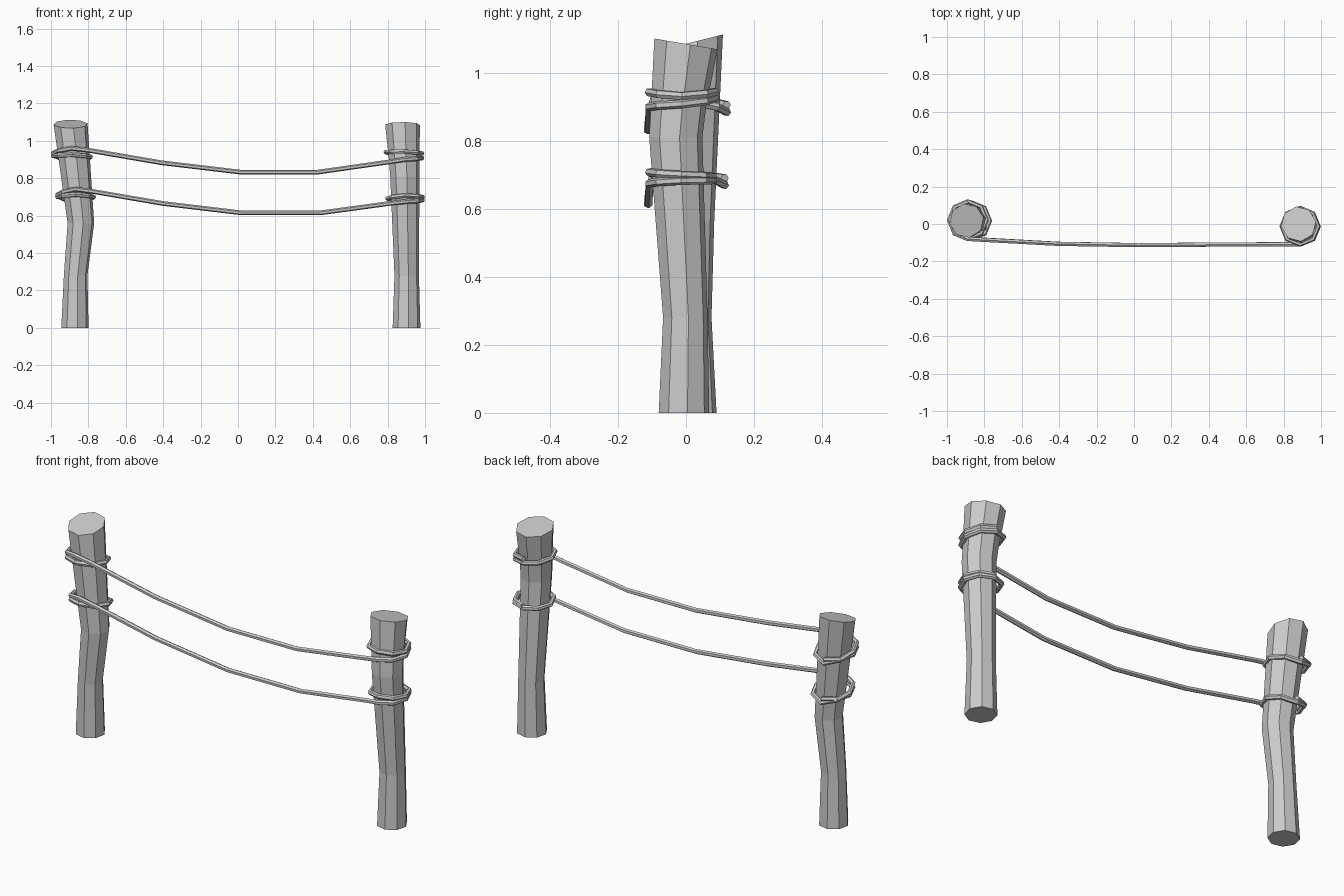
import bpy, bmesh
from math import sin, cos, radians

if "Cube" in bpy.data.objects:
    bpy.data.objects.remove(bpy.data.objects["Cube"])


def post(name, rings, slope, turn):
    """Crooked eight-sided log; rings are (x, y, z, radius), top cut at a slant along y."""
    bm = bmesh.new()
    loops = []
    for i, (x, y, z, r) in enumerate(rings):
        tilt = slope if i == len(rings) - 1 else 0
        loop = []
        for k in range(8):
            a = radians(turn + 45 * k)
            dy = r * sin(a)
            loop.append(bm.verts.new((x + r * cos(a), y + dy, z + tilt * dy)))
        loops.append(loop)
    for lo, hi in zip(loops, loops[1:]):
        for k in range(8):
            j = (k + 1) % 8
            bm.faces.new((lo[k], lo[j], hi[j], hi[k]))
    bm.faces.new(loops[0][::-1])
    bm.faces.new(loops[-1])
    me = bpy.data.meshes.new(name)
    bm.to_mesh(me)
    bm.free()
    ob = bpy.data.objects.new(name, me)
    bpy.context.collection.objects.link(ob)


def coil(cx, cy, r, heights, direction):
    """Winding that starts at the front; heights are given every quarter turn."""
    pts = []
    n = (len(heights) - 1) * 2
    for i in range(n + 1):
        a = radians(-90 + direction * 45 * i)
        q, odd = divmod(i, 2)
        z = (heights[q] + heights[q + 1]) / 2 if odd else heights[q]
        pts.append((cx + r * cos(a), cy + r * sin(a), z))
    return pts


def rope(name, pts, radius=0.0125):
    cu = bpy.data.curves.new(name, 'CURVE')
    cu.dimensions = '3D'
    cu.bevel_depth = radius
    cu.bevel_resolution = 1
    cu.use_fill_caps = True
    sp = cu.splines.new('POLY')
    sp.use_smooth = False
    sp.points.add(len(pts) - 1)
    for p, co in zip(sp.points, pts):
        p.co = (*co, 1)
    ob = bpy.data.objects.new(name, cu)
    bpy.context.collection.objects.link(ob)


# Posts
post("left_post", [(-0.872, 0.017, 0, 0.074), (-0.868, 0.012, 0.28, 0.064),
                   (-0.84, 0.012, 0.56, 0.072), (-0.895, 0.018, 1.09, 0.092)], 0.25, 10)
post("right_post", [(0.901, -0.006, 0, 0.075), (0.902, -0.002, 0.28, 0.066),
                    (0.892, -0.03, 0.81, 0.079), (0.888, -0.022, 0.90, 0.082),
                    (0.88, 0.0, 1.085, 0.094)], -0.17, 8)

# Upper rope: left winding, sagging span, right winding
rope("upper_rope",
     coil(-0.888, 0.02, 0.1, [0.96, 0.935, 0.885, 0.915, 0.925, 0.92, 0.905], -1)[::-1]
     + [(-0.8, -0.085, 0.95), (-0.41, -0.106, 0.883), (0.02, -0.113, 0.832),
        (0.42, -0.11, 0.832), (0.8, -0.108, 0.886)]
     + coil(0.887, -0.012, 0.097, [0.9, 0.908, 0.925, 0.94, 0.943, 0.932, 0.945], 1))

# Lower rope
rope("lower_rope",
     coil(-0.868, 0.017, 0.097, [0.742, 0.712, 0.67, 0.7, 0.713, 0.7, 0.69], -1)[::-1]
     + [(-0.78, -0.085, 0.73), (-0.4, -0.106, 0.665), (0.02, -0.113, 0.615),
        (0.44, -0.11, 0.615), (0.8, -0.108, 0.664)]
     + coil(0.893, -0.014, 0.094, [0.675, 0.683, 0.685, 0.692, 0.708, 0.7, 0.695], 1))
